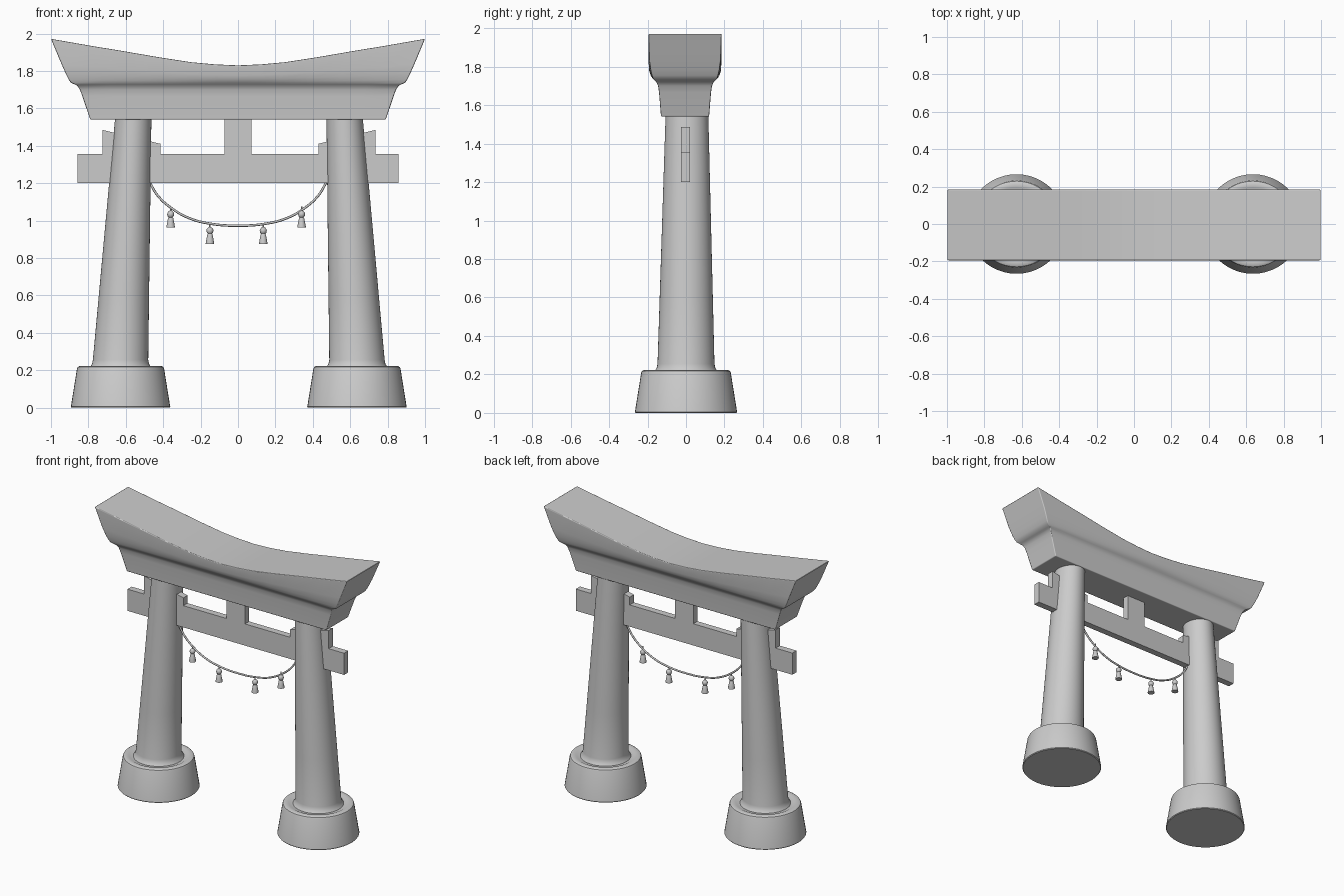
import bpy, bmesh, math

if "Cube" in bpy.data.objects:
    bpy.data.objects.remove(bpy.data.objects["Cube"])


def finish(name, bm, angle=35, bevel=0):
    bmesh.ops.recalc_face_normals(bm, faces=bm.faces)
    me = bpy.data.meshes.new(name)
    bm.to_mesh(me)
    bm.free()
    me.shade_smooth()
    me.set_sharp_from_angle(angle=math.radians(angle))
    ob = bpy.data.objects.new(name, me)
    bpy.context.collection.objects.link(ob)
    if bevel:
        m = ob.modifiers.new("soft_edges", 'BEVEL')
        m.width, m.segments = bevel, 2
        m.limit_method, m.angle_limit = 'ANGLE', math.radians(50)
        m.harden_normals = True
    return ob


def loft(name, rings, n=48):
    """Stack of elliptical rings (cx, cy, z, rx, ry), capped at both ends."""
    bm = bmesh.new()
    loops = [[bm.verts.new((cx + rx * math.cos(2 * math.pi * k / n),
                            cy + ry * math.sin(2 * math.pi * k / n), z))
              for k in range(n)] for cx, cy, z, rx, ry in rings]
    for a, b in zip(loops, loops[1:]):
        for k in range(n):
            bm.faces.new((a[k], a[(k + 1) % n], b[(k + 1) % n], b[k]))
    bm.faces.new(loops[0])
    bm.faces.new(loops[-1])
    return finish(name, bm)


def plate(name, outline, y0=-0.025, y1=0.022):
    """Flat x-z outline given thickness along y."""
    bm = bmesh.new()
    a = [bm.verts.new((x, y0, z)) for x, z in outline]
    b = [bm.verts.new((x, y1, z)) for x, z in outline]
    n = len(a)
    bm.faces.new(a)
    bm.faces.new(b)
    for k in range(n):
        bm.faces.new((a[k], a[(k + 1) % n], b[(k + 1) % n], b[k]))
    return finish(name, bm, 20)


# Top beam: swept roof and straight lintel lofted as one flared section
lower = [(1.54, .79, .125), (1.665, .832, .135), (1.70, .845, .14),
         (1.72, .858, .149), (1.728, .872, .158)]          # z, half x, half y
upper = [(0, .893, .166), (.07, .905, .172), (.2, .92, .179),
         (.42, .943, .186), (1, 1.0, .19)]                  # height share
stations = [(0, 1.83), (.125, 1.8355), (.25, 1.847), (.42, 1.873),
            (.6, 1.904), (.8, 1.937), (1, 1.972)]
stations = [(-u, z) for u, z in stations[:0:-1]] + stations
bm = bmesh.new()
sections = []
for u, ztop in stations:
    pts = lower + [(1.737 + t * (ztop - 1.737), hx, hy) for t, hx, hy in upper]
    front = [bm.verts.new((u * hx, -.005 - hy, z)) for z, hx, hy in pts]
    back = [bm.verts.new((u * hx, -.005 + hy, z)) for z, hx, hy in pts]
    sections.append(front + back[::-1])
N = len(sections[0])
for a, b in zip(sections, sections[1:]):
    for k in range(N):
        bm.faces.new((a[k], a[(k + 1) % N], b[(k + 1) % N], b[k]))
for s in (sections[0], sections[-1]):
    for k in range(N // 2 - 1):
        bm.faces.new((s[k], s[k + 1], s[N - 2 - k], s[N - 1 - k]))
finish("top_beam", bm, 40, .006)

# Tie beam and centre strut
plate("tie_beam", [(-.857, 1.2), (.857, 1.2), (.857, 1.355), (-.857, 1.355)])
plate("centre_strut", [(-.073, 1.35), (.073, 1.35), (.073, 1.56), (-.073, 1.56)])

for side, s, dx in (("left", -1, .004), ("right", 1, .004)):
    cx = s * .632 + dx
    # Flared foot
    loft(side + "_base", [(cx, 0, z, r, r) for r, z in
         ((.262, 0), (.266, .005), (.264, .015), (.233, .208), (.229, .217),
          (.220, .222), (.195, .222), (.183, .216), (.14, .214))])
    # Leaning tapered pillar with a small fillet at its foot
    top = s * .565 + .005
    rings = [(cx, 0, .20, .175, .175), (cx, 0, .222, .16, .16), (cx, 0, .235, .152, .152)]
    for k in range(5):
        t = k / 4
        rings.append((cx + (top - cx) * t, .005 * t, .255 + 1.295 * t,
                      .148 - .051 * t, .148 - .037 * t))
    loft(side + "_pillar", rings)
    # Wedge through the pillar
    w = s * .4225 + .0075, s * .73 + .005
    plate(side + "_wedge", [(w[0], 1.35), (w[1], 1.35), (w[1], 1.485), (w[0], 1.411)])

# Hanging rope
cu = bpy.data.curves.new("rope", 'CURVE')
cu.dimensions = '3D'
cu.bevel_depth, cu.bevel_resolution = .0065, 2
cu.use_fill_caps = True
path = [(-.475, 1.21), (-.43, 1.135), (-.36, 1.07), (-.26, 1.013), (-.15, .984), (0, .973)]
path += [(-x, z) for x, z in path[-2::-1]]
sp = cu.splines.new('BEZIER')
sp.bezier_points.add(len(path) - 1)
for p, (x, z) in zip(sp.bezier_points, path):
    p.co = (x, 0, z)
    p.handle_left_type = p.handle_right_type = 'AUTO'
sp.resolution_u = 6
bpy.context.collection.objects.link(bpy.data.objects.new("rope", cu))

# Tassels: cord, round head and flared skirt
for i, (x, z) in enumerate(((-.36, .963), (-.15, .875), (.135, .875), (.34, .963))):
    prof = [(.023, 0), (.0225, .006), (.014, .05), (.011, .055), (.016, .06), (.019, .07),
            (.017, .08), (.010, .088), (.004, .091), (.004, .112)]
    loft("tassel_%d" % (i + 1), [(x, 0, z + h, r, r) for r, h in prof], 16)
